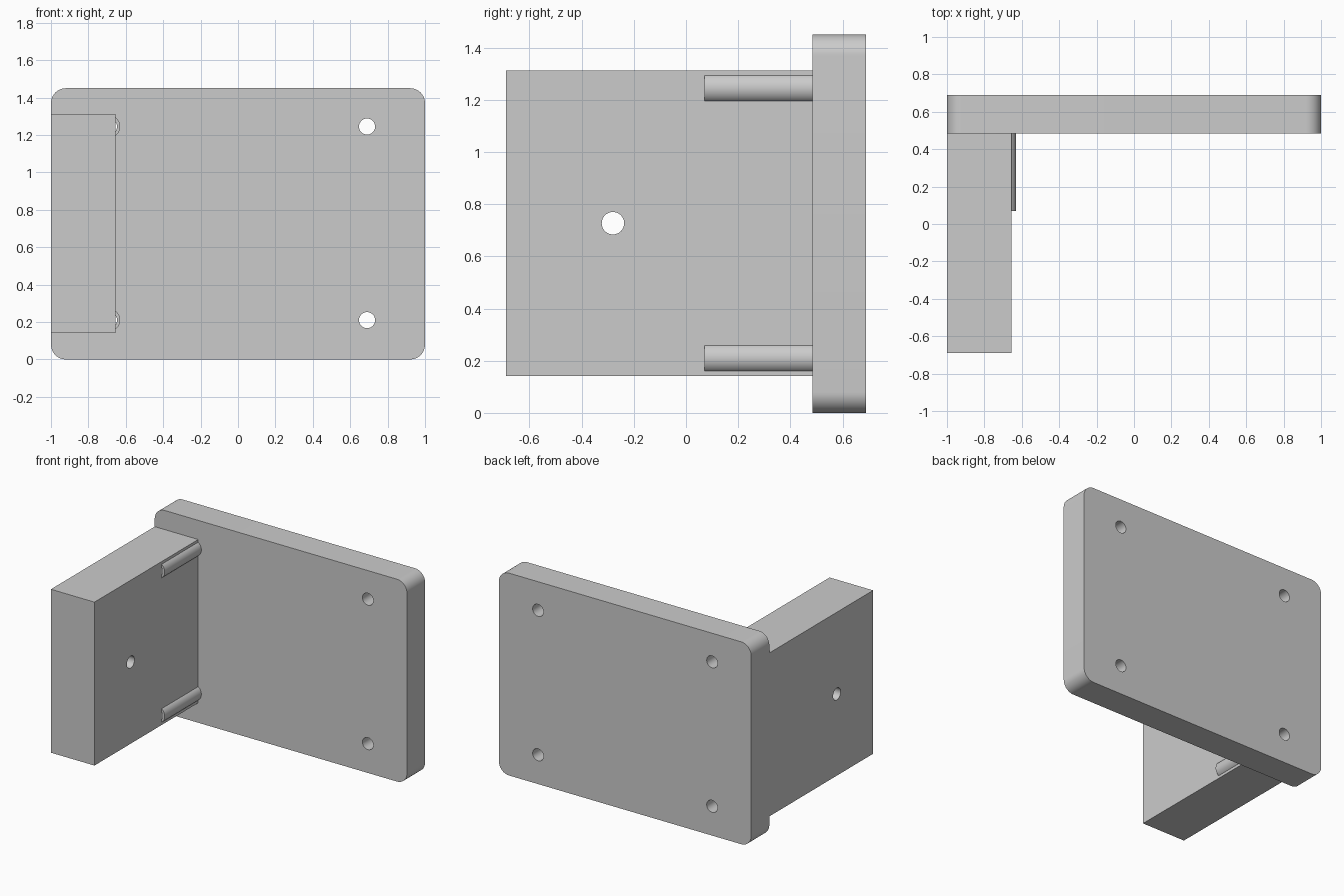
import bpy, math
from mathutils import Matrix

if "Cube" in bpy.data.objects:
    bpy.data.objects.remove(bpy.data.objects["Cube"])

HOLE_X, HOLE_ZS = 0.69, (0.21, 1.245)
HOLE_R, TUBE_R = 0.043, 0.06
PLATE_Y0, PLATE_Y1 = 0.485, 0.69
BLOCK_X = -0.655


def box(name, lo, hi):
    bpy.ops.mesh.primitive_cube_add(size=1)
    ob = bpy.context.object
    ob.name = name
    size = [b - a for a, b in zip(lo, hi)]
    mid = [(a + b) / 2 for a, b in zip(lo, hi)]
    ob.data.transform(Matrix.Translation(mid) @ Matrix.Diagonal((*size, 1)))
    return ob


def rod(name, axis, a, b, u, v, r):
    """Cylinder along x (u=y, v=z) or along y (u=x, v=z), from a to b."""
    bpy.ops.mesh.primitive_cylinder_add(vertices=48, radius=r, depth=b - a)
    ob = bpy.context.object
    ob.name = name
    m = (a + b) / 2
    if axis == 'X':
        mat = Matrix.Translation((m, u, v)) @ Matrix.Rotation(math.pi / 2, 4, 'Y')
    else:
        mat = Matrix.Translation((u, m, v)) @ Matrix.Rotation(math.pi / 2, 4, 'X')
    ob.data.transform(mat)
    return ob


def apply(ob, mod):
    bpy.context.view_layer.objects.active = ob
    bpy.ops.object.modifier_apply(modifier=mod.name)


def boolean(ob, other, op):
    mod = ob.modifiers.new("bool", 'BOOLEAN')
    mod.operation, mod.solver, mod.object = op, 'EXACT', other
    apply(ob, mod)
    bpy.data.objects.remove(other)


# Upright plate with four rounded corners
bracket = box("bracket", (-1, PLATE_Y0, 0), (1, PLATE_Y1, 1.45))
me = bracket.data
weights = me.attributes.new("bevel_weight_edge", 'FLOAT', 'EDGE')
for e in me.edges:
    p, q = (me.vertices[i].co for i in e.vertices)
    weights.data[e.index].value = 1.0 if abs(p.y - q.y) > 0.1 else 0.0
bev = bracket.modifiers.new("corners", 'BEVEL')
bev.limit_method, bev.width, bev.segments = 'WEIGHT', 0.08, 12
apply(bracket, bev)

# Side block, then the screw sleeves bulging from its inner face
boolean(bracket, box("side_block", (-1, -0.69, 0.142), (BLOCK_X, 0.6, 1.313)), 'UNION')
for z in HOLE_ZS:
    boolean(bracket, rod("sleeve", 'Y', 0.0705, 0.6, -HOLE_X, z, TUBE_R), 'UNION')

# Screw holes: long blind bores into the block, through holes on the other side
for z in HOLE_ZS:
    boolean(bracket, rod("bore", 'Y', 0.07, 0.8, -HOLE_X, z, HOLE_R), 'DIFFERENCE')
    boolean(bracket, rod("hole", 'Y', 0.4, 0.8, HOLE_X, z, HOLE_R), 'DIFFERENCE')

# Cross hole through the block
boolean(bracket, rod("cross_hole", 'X', -1.2, -0.5, -0.28, 0.727, HOLE_R), 'DIFFERENCE')

bpy.ops.object.select_all(action='DESELECT')
bracket.select_set(True)
bpy.context.view_layer.objects.active = bracket
bpy.ops.object.shade_smooth_by_angle(angle=math.radians(30))
